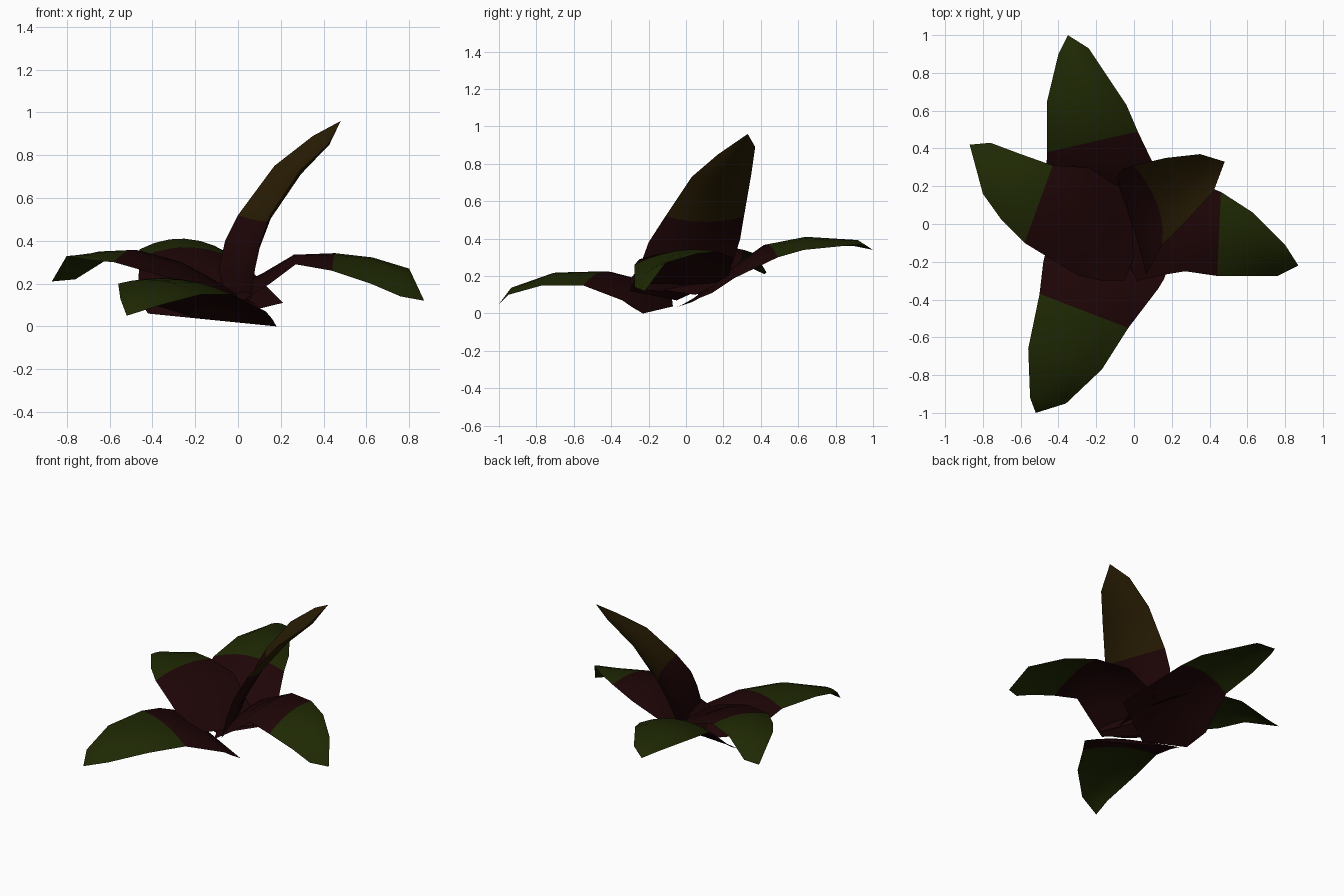
import bpy
from mathutils import Vector

cube = bpy.data.objects.get("Cube")
if cube:
    bpy.data.objects.remove(cube, do_unlink=True)


def make_material(name, colour):
    """Matt material with one flat colour."""
    mat = bpy.data.materials.new(name)
    mat.use_nodes = True
    mat.diffuse_color = (*colour, 1)
    shader = mat.node_tree.nodes["Principled BSDF"]
    shader.inputs["Base Color"].default_value = (*colour, 1)
    shader.inputs["Roughness"].default_value = 1
    return mat


maroon = make_material("dark maroon", (0.013, 0.0015, 0.002))
green = make_material("dark green", (0.013, 0.021, 0.001))
brown = make_material("olive brown", (0.02, 0.011, 0.001))

COLUMNS = 6       # faces across each leaf
TIP_ROWS = 3      # rows at the end that take the tip colour


def leaf(name, edge_a, edge_b, tip, bulge, tip_material):
    """Loft a leaf from a narrow straight base through arched rows to a point."""
    verts, faces = [], []
    for row, (a, b) in enumerate(zip(edge_a, edge_b)):
        a, b = Vector(a), Vector(b)
        height = min(1, row / 2, (a - b).length / 0.35)
        for col in range(COLUMNS + 1):
            t = col / COLUMNS
            verts.append(a.lerp(b, t) + Vector(bulge) * 4 * t * (1 - t) * height)
    verts.append(Vector(tip))
    rows, stride = len(edge_a), COLUMNS + 1
    for row in range(rows - 1):
        for col in range(COLUMNS):
            i = row * stride + col
            faces.append((i, i + 1, i + stride + 1, i + stride))
    for col in range(COLUMNS):
        i = (rows - 1) * stride + col
        faces.append((i, i + 1, len(verts) - 1))

    mesh = bpy.data.meshes.new(name)
    mesh.from_pydata(verts, [], faces)
    mesh.materials.append(maroon)
    mesh.materials.append(tip_material)
    for poly in mesh.polygons:
        poly.use_smooth = True
        poly.material_index = int(poly.index // COLUMNS >= rows - TIP_ROWS)
    obj = bpy.data.objects.new(name, mesh)
    bpy.context.collection.objects.link(obj)


# Lowest leaf, reaching forward
leaf("front_leaf",
     [(-.2, -.07, .038), (-.45, -.08, .12), (-.48, -.2, .17), (-.5, -.37, .21),
      (-.56, -.66, .2), (-.55, -.92, .13)],
     [(.18, -.23, 0), (.16, -.29, .035), (.13, -.34, .07), (-.03, -.55, .15),
      (-.17, -.77, .15), (-.36, -.95, .1)],
     (-.52, -1, .05), (0, 0, .04), green)

# Leaf reaching backward
leaf("back_leaf",
     [(.21, .14, .11), (.17, .2, .15), (.13, .26, .19), (.02, .49, .3),
      (-.04, .63, .34), (-.24, .93, .37)],
     [(-.12, -.06, .03), (-.42, .03, .06), (-.47, .16, .13), (-.46, .38, .32),
      (-.46, .65, .36), (-.4, .9, .36)],
     (-.35, 1, .34), (0, 0, .06), green)

# Side leaves
leaf("right_leaf",
     [(.09, .05, .1), (-.08, .26, .2), (-.25, .3, .29), (-.43, .31, .34),
      (-.6, .37, .32), (-.76, .43, .22)],
     [(-.05, -.3, .15), (-.17, -.3, .18), (-.3, -.27, .22), (-.58, -.1, .3),
      (-.7, .02, .31), (-.8, .16, .33)],
     (-.87, .42, .21), (0, 0, .035), green)
leaf("left_leaf",
     [(.02, -.3, .12), (.15, -.27, .2), (.27, -.25, .29), (.44, -.275, .26),
      (.62, -.275, .2), (.76, -.275, .14)],
     [(-.12, -.05, .07), (.02, .23, .2), (.25, .25, .3), (.46, .17, .33),
      (.63, .06, .32), (.8, -.11, .27)],
     (.87, -.22, .12), (0, 0, .04), green)

# Young leaf standing up and curling outward
leaf("upright_leaf",
     [(.06, -.27, .13), (.08, -.24, .27), (.1, -.2, .38), (.15, -.11, .52),
      (.29, .03, .73), (.42, .17, .85)],
     [(-.05, .1, .1), (-.09, .25, .27), (-.06, .29, .4), (0, .31, .52),
      (.17, .35, .75), (.35, .37, .89)],
     (.48, .33, .96), (.05, 0, -.03), brown)
